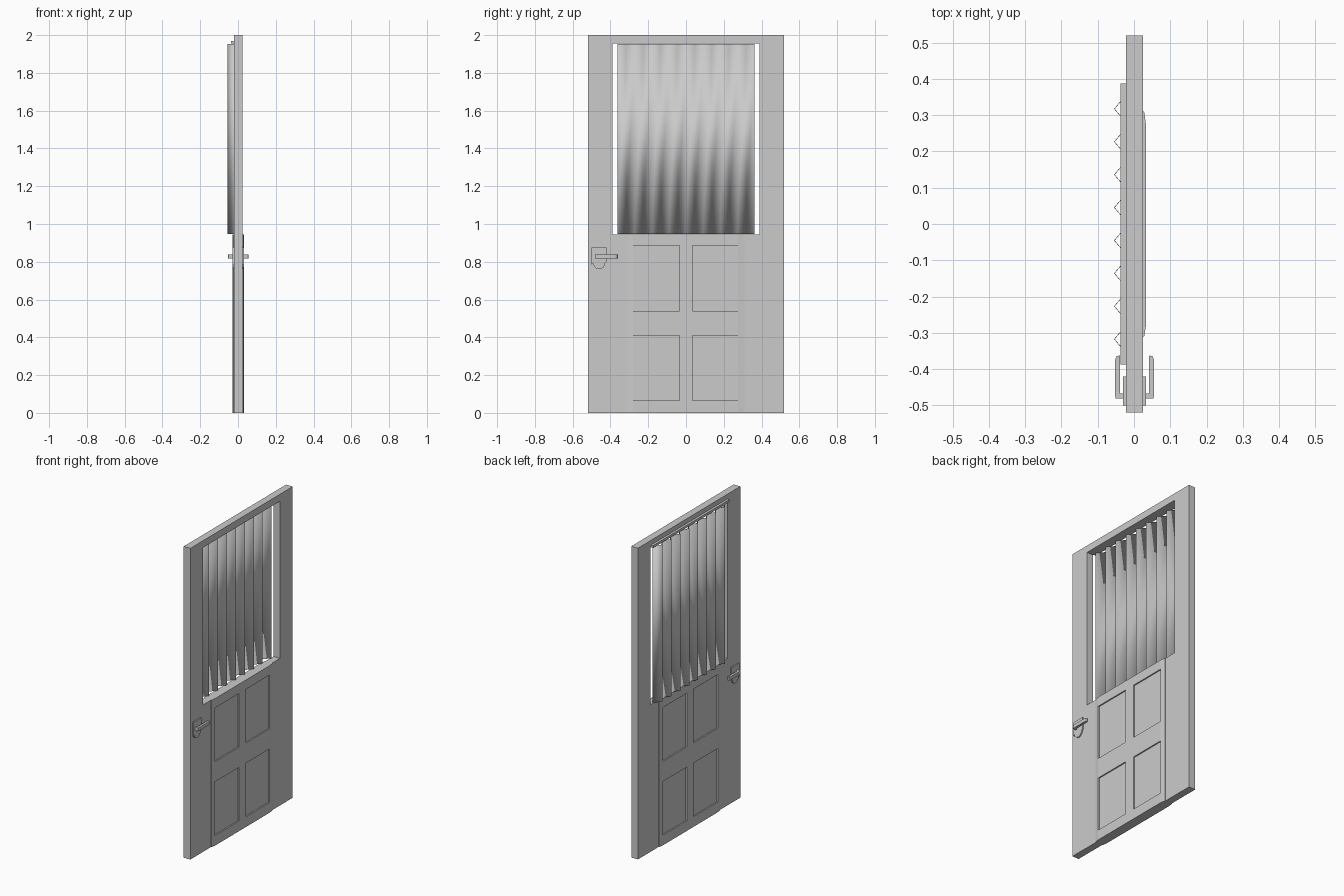
import bpy, bmesh, math

if "Cube" in bpy.data.objects:
    bpy.data.objects.remove(bpy.data.objects["Cube"])


def finish(name, bm, smooth=False):
    bmesh.ops.recalc_face_normals(bm, faces=bm.faces)
    me = bpy.data.meshes.new(name)
    bm.to_mesh(me)
    bm.free()
    if smooth:
        for p in me.polygons:
            p.use_smooth = True
    ob = bpy.data.objects.new(name, me)
    bpy.context.collection.objects.link(ob)
    return ob


def grid_plate(name, ys, zs, holes, back, front):
    """Upright plate on a y/z grid with open cells; back and front give x per y."""
    bm = bmesh.new()
    layers = [[[bm.verts.new((f(y), y, z)) for z in zs] for y in ys] for f in (back, front)]
    cells = {(i, j) for i in range(len(ys) - 1) for j in range(len(zs) - 1)} - set(holes)
    for i, j in cells:
        ring = [(i, j), (i + 1, j), (i + 1, j + 1), (i, j + 1)]
        for layer in layers:
            bm.faces.new([layer[a][b] for a, b in ring])
        for k, (di, dj) in enumerate([(0, -1), (1, 0), (0, 1), (-1, 0)]):
            if (i + di, j + dj) not in cells:
                (a, b), (c, d) = ring[k], ring[(k + 1) % 4]
                bm.faces.new([layers[0][a][b], layers[0][c][d],
                              layers[1][c][d], layers[1][a][b]])
    bmesh.ops.remove_doubles(bm, verts=[v for v in bm.verts if not v.link_faces], dist=0)
    return finish(name, bm)


def prism(name, pts, lo, hi, place):
    """Extrude a 2D outline between lo and hi; place maps (u, v, w) to xyz."""
    bm = bmesh.new()
    a, b = [[bm.verts.new(place(u, v, w)) for u, v in pts] for w in (lo, hi)]
    bm.faces.new(a)
    bm.faces.new(b)
    n = len(pts)
    for i in range(n):
        bm.faces.new([a[i], a[(i + 1) % n], b[(i + 1) % n], b[i]])
    return finish(name, bm)


FRONT, BACK = 0.025, -0.022

# Door slab with window opening
grid_plate("door_slab", [-0.52, -0.39, 0.39, 0.52], [0, 0.945, 1.955, 2.0],
           [(1, 1)], lambda y: BACK, lambda y: FRONT)

for side, face, s in (("front", FRONT, 1), ("back", BACK, -1)):
    # Raised panel frame, thinner at the outer edges
    def raised(y, face=face, s=s):
        return face + s * (0.003 if abs(y) > 0.3 else 0.008)
    grid_plate("panel_frame_" + side,
               [-0.31, -0.28, -0.035, 0.035, 0.275, 0.31],
               [0, 0.065, 0.41, 0.54, 0.885, 0.945],
               [(1, 1), (3, 1), (1, 3), (3, 3)], lambda y, f=face: f, raised)

    # Handle plate with rounded lower end
    arc = [(-0.46 + 0.032 * math.cos(t), 0.793 + 0.032 * math.sin(t))
           for t in [math.pi + k * math.pi / 8 for k in range(9)]]
    outline = [(-0.5, 0.875), (-0.5, 0.785)] + arc + [(-0.42, 0.8), (-0.42, 0.875)]
    prism("handle_plate_" + side, outline, face, face + s * 0.008,
          lambda u, v, w: (w, u, v))

    # Bent lever handle
    lever = [(0, -0.482), (0.028, -0.482), (0.03, -0.475), (0.03, -0.375), (0.027, -0.366),
             (0.018, -0.362), (0.016, -0.365), (0.016, -0.468), (0, -0.468)]
    prism("lever_" + side, [(face + s * u, v) for u, v in lever], 0.817, 0.839,
          lambda u, v, w: (u, v, w))

# Curtain rail above the window
rail = [(-0.037, -0.387), (BACK, -0.387), (BACK, 0.387), (-0.037, 0.387)]
prism("curtain_rail", rail, 1.955, 1.97, lambda u, v, w: (u, v, w))

# Pleated curtain
bm = bmesh.new()
cols = []
for i in range(17):
    x = -0.054 if i % 2 else -0.016
    y = -0.363 + 0.726 * i / 16
    cols.append([bm.verts.new((x, y, z)) for z in (0.946, 1.954)])
for p, q in zip(cols, cols[1:]):
    bm.faces.new([p[0], q[0], q[1], p[1]])
curtain = finish("curtain", bm, smooth=True)
mod = curtain.modifiers.new("thickness", 'SOLIDIFY')
mod.thickness = 0.002
mod.offset = 0
